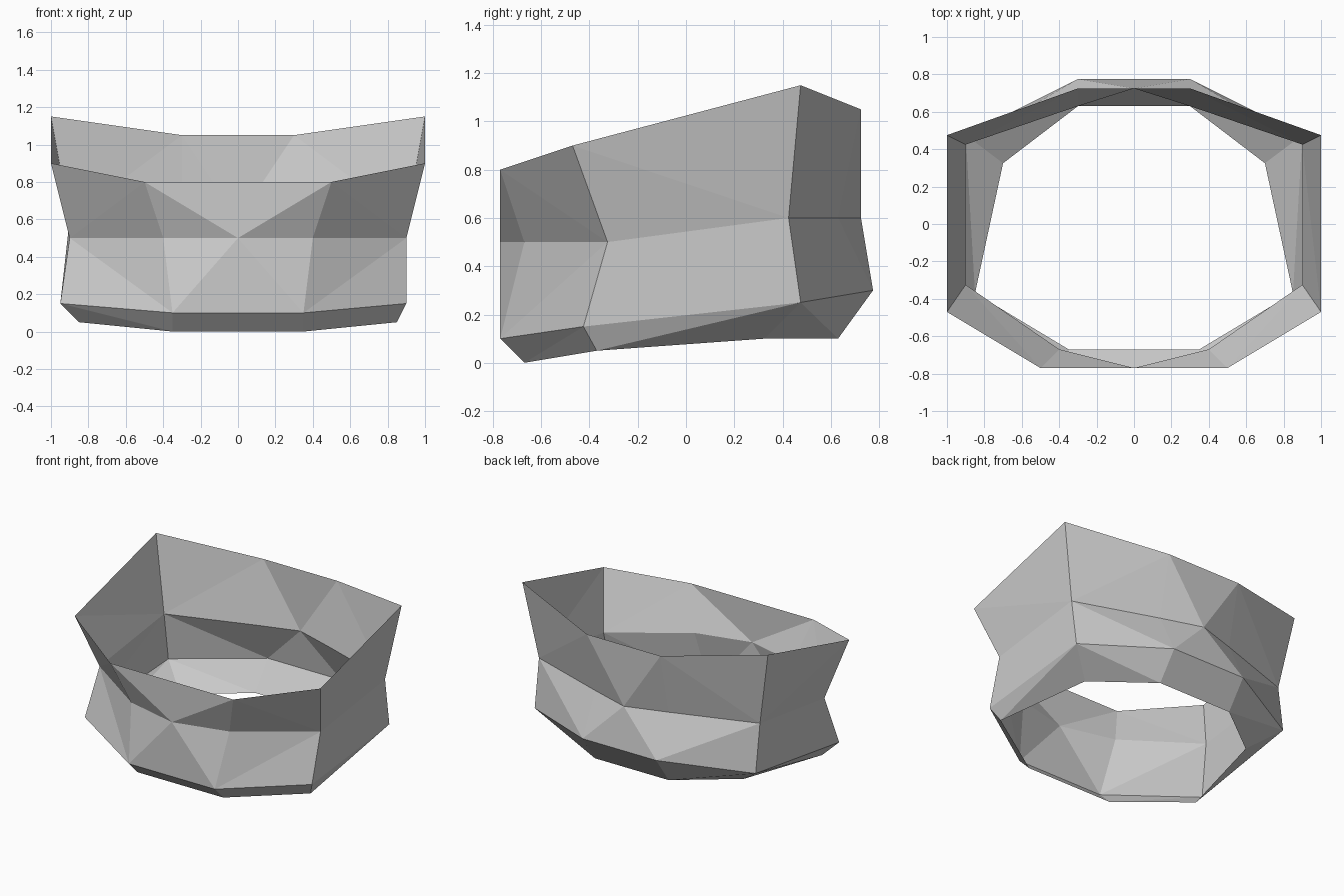
import bpy, bmesh
from mathutils import Vector

cube = bpy.data.objects.get("Cube")
if cube:
    bpy.data.objects.remove(cube, do_unlink=True)

# Half outline of each ring, front to back, on the +x side
RIM = [(0.5, -0.77, 0.8), (1, -0.47, 0.9), (1, 0.475, 1.15), (0.3, 0.725, 1.05)]
WAIST = [(0.4, -0.67, 0.5), (0.9, -0.325, 0.5), (0.9, 0.425, 0.6), (0.3, 0.63, 0.6)]
BELLY = [(0.35, -0.77, 0.1), (0.9, -0.425, 0.15), (0.9, 0.475, 0.25), (0.3, 0.775, 0.3)]
BASE = [(0.35, -0.67, 0), (0.85, -0.37, 0.05), (0.7, 0.325, 0.1), (0.3, 0.63, 0.1)]
# Waist ridge points on the centre line
WAIST_FRONT, WAIST_BACK = (0, -0.77, 0.5), (0, 0.725, 0.6)

bm = bmesh.new()


def face(*points):
    """Add a face that points away from the vertical axis."""
    f = bm.faces.new([bm.verts.new(p) for p in points])
    f.normal_update()
    middle = f.calc_center_median()
    if f.normal.dot(Vector((middle.x, middle.y, 0))) < 0:
        f.normal_flip()


def band(upper, lower, falling):
    """Join two half rings; falling marks a fold from upper front to lower back."""
    for i, fall in enumerate(falling):
        a, b, c, d = upper[i], upper[i + 1], lower[i + 1], lower[i]
        if fall:
            face(a, b, c)
            face(a, c, d)
        else:
            face(a, b, d)
            face(b, c, d)


def flip(points):
    return [(-x, y, z) for x, y, z in points]


# Side walls, right and left
for side in (1, -1):
    rim, waist, belly, base = [
        r if side == 1 else flip(r) for r in (RIM, WAIST, BELLY, BASE)]
    if side == -1:
        belly[1] = (-0.95, -0.425, 0.15)
    band(rim, waist, (True, True, False))
    band(waist, belly, (False, False, True))
    band(belly, base, (False, False, True))
    # Slanted wedges beside the centre ridge
    for end, ridge in ((0, WAIST_FRONT), (3, WAIST_BACK)):
        face(rim[end], waist[end], ridge)
        face(waist[end], belly[end], ridge)

# Front and back centre panels
for end, ridge in ((0, WAIST_FRONT), (3, WAIST_BACK)):
    r, b, s = RIM[end], BELLY[end], BASE[end]
    rm, bmir, sm = flip([r, b, s])
    face(r, rm, ridge)
    face(b, bmir, ridge)
    face(b, bmir, sm, s)

bmesh.ops.remove_doubles(bm, verts=bm.verts, dist=0.0005)

mesh = bpy.data.meshes.new("faceted_band")
bm.to_mesh(mesh)
bm.free()
obj = bpy.data.objects.new("faceted_band", mesh)
bpy.context.collection.objects.link(obj)

# Plain grey material
grey = bpy.data.materials.new("light_grey")
grey.use_nodes = True
color = (0.6, 0.6, 0.6, 1)
grey.diffuse_color = color
grey.node_tree.nodes["Principled BSDF"].inputs["Base Color"].default_value = color
mesh.materials.append(grey)
